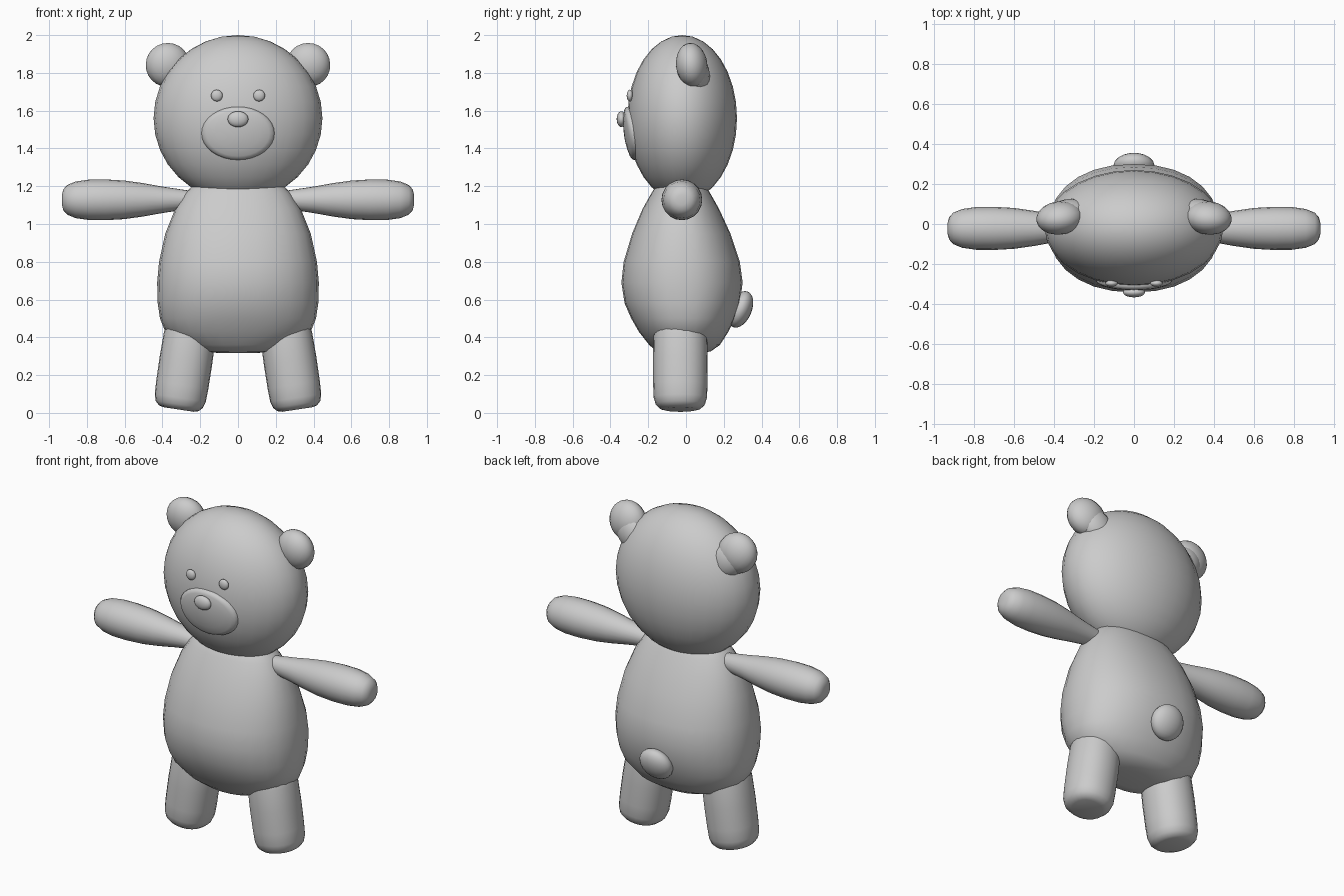
import bpy, bmesh, math
from mathutils import Matrix, Vector

if "Cube" in bpy.data.objects:
    bpy.data.objects.remove(bpy.data.objects["Cube"])

grey = bpy.data.materials.new("soft grey")
grey.diffuse_color = (0.6, 0.6, 0.6, 1)
grey.use_nodes = True
grey.node_tree.nodes["Principled BSDF"].inputs["Base Color"].default_value = grey.diffuse_color


def finish(name, bm, angle=60):
    bmesh.ops.recalc_face_normals(bm, faces=bm.faces)
    mesh = bpy.data.meshes.new(name)
    bm.to_mesh(mesh)
    bm.free()
    mesh.materials.append(grey)
    ob = bpy.data.objects.new(name, mesh)
    bpy.context.collection.objects.link(ob)
    bpy.ops.object.select_all(action='DESELECT')
    ob.select_set(True)
    bpy.context.view_layer.objects.active = ob
    bpy.ops.object.shade_smooth_by_angle(angle=math.radians(angle))
    return ob


def ellipsoid(name, centre, radii, rot=Matrix(), seg=24):
    bm = bmesh.new()
    bmesh.ops.create_uvsphere(bm, u_segments=seg, v_segments=seg // 2 + 2, radius=1)
    bm.transform(Matrix.Translation(centre) @ rot @ Matrix.Diagonal((*radii, 1)))
    return finish(name, bm)


def loft(name, rings, matrix=Matrix(), power=2.0, seg=28):
    """Closed skin over rings of (height, x centre, y centre, x radius, y radius)."""
    bm = bmesh.new()
    loops = []
    for z, cx, cy, rx, ry in rings:
        loop = []
        for i in range(seg):
            a = math.tau * i / seg
            c, s = math.cos(a), math.sin(a)
            loop.append(bm.verts.new((
                cx + rx * math.copysign(abs(c) ** (2 / power), c),
                cy + ry * math.copysign(abs(s) ** (2 / power), s), z)))
        loops.append(loop)
    for lo, hi in zip(loops, loops[1:]):
        for i in range(seg):
            j = (i + 1) % seg
            bm.faces.new((lo[i], lo[j], hi[j], hi[i]))
    bm.faces.new(loops[0][::-1])
    bm.faces.new(loops[-1])
    bm.transform(matrix)
    return finish(name, bm)


# Head
HC, HR = Vector((0, -0.02, 1.56)), (0.447, 0.29, 0.44)
ellipsoid("head", HC, HR, seg=28)

# Torso: height, half width, front y, back y
torso = [(0.317, 0.10, -0.10, 0.07), (0.325, 0.20, -0.155, 0.13),
         (0.36, 0.30, -0.195, 0.18), (0.43, 0.385, -0.25, 0.225),
         (0.50, 0.413, -0.29, 0.258), (0.58, 0.425, -0.325, 0.285),
         (0.69, 0.428, -0.342, 0.30), (0.80, 0.418, -0.33, 0.285),
         (0.95, 0.385, -0.285, 0.235), (1.08, 0.333, -0.23, 0.175),
         (1.16, 0.282, -0.185, 0.13), (1.21, 0.235, -0.155, 0.10),
         (1.25, 0.15, -0.10, 0.06)]
loft("torso", [(z, 0, (f + b) / 2, w, (b - f) / 2) for z, w, f, b in torso], power=2.2)

# Muzzle: raised oval pad that follows the curve of the face
bm = bmesh.new()
SEG = 32
levels = [(1.0, -0.012), (0.985, 0.006), (0.94, 0.015), (0.85, 0.019),
          (0.6, 0.022), (0.3, 0.024), (0.08, 0.024)]
previous = None
for r, lift in levels:
    ring = []
    for i in range(SEG):
        a = math.tau * i / SEG
        x, z = 0.195 * r * math.cos(a), 1.48 + 0.142 * r * math.sin(a)
        depth = math.sqrt(1 - (x / HR[0]) ** 2 - ((z - HC.z) / HR[2]) ** 2)
        ring.append(bm.verts.new((x, HC.y - HR[1] * depth - lift, z)))
    if previous:
        for i in range(SEG):
            j = (i + 1) % SEG
            bm.faces.new((previous[i], previous[j], ring[j], ring[i]))
    previous = ring
bm.faces.new(previous)
bmesh.ops.recalc_face_normals(bm, faces=bm.faces)
bm.normal_update()
pad = finish("muzzle", bm, 80)
if pad.data.polygons[-1].normal.y > 0:
    pad.data.flip_normals()

# Nose and tail
ellipsoid("nose", (0, -0.342, 1.555), (0.055, 0.025, 0.042), seg=20)
ellipsoid("tail", (0, 0.288, 0.548), (0.104, 0.06, 0.102),
          Matrix.Rotation(-0.4, 4, 'X'), seg=20)

# Paired parts
leg = [(-0.012, 0.085), (-0.005, 0.11), (0.015, 0.13), (0.05, 0.141),
       (0.12, 0.144), (0.25, 0.145), (0.38, 0.142), (0.44, 0.132), (0.50, 0.10)]
arm = [(0.16, 0.03), (0.22, 0.043), (0.28, 0.052), (0.40, 0.070), (0.50, 0.088),
       (0.60, 0.102), (0.70, 0.108), (0.79, 0.107), (0.86, 0.097),
       (0.905, 0.078), (0.925, 0.055), (0.932, 0.028)]
for side, word in ((-1, "left"), (1, "right")):
    # Legs splay outwards towards the feet
    loft(word + "_leg", [(z, 0, 0, r * 0.97, r) for z, r in leg],
         Matrix.Translation((side * 0.313, -0.03, 0.03))
         @ Matrix.Rotation(-side * 0.15, 4, 'Y'), power=2.15, seg=24)
    # Arms reach straight out to the sides
    loft(word + "_arm", [(z, 0, 0, r, r) for z, r in arm],
         Matrix.Translation((0, -0.022, 1.128))
         @ Matrix.Rotation(side * math.pi / 2, 4, 'Y'), seg=20)
    # Ears lean outwards, with a short root into the head
    tilt = Matrix.Rotation(side * 0.75, 4, 'Y') @ Matrix.Rotation(0.15, 4, 'X')
    ellipsoid(word + "_ear", (side * 0.372, 0.03, 1.842), (0.117, 0.083, 0.117), tilt, seg=20)
    ellipsoid(word + "_ear_root", (side * 0.325, 0.055, 1.795), (0.095, 0.07, 0.12), tilt, seg=20)
    ellipsoid(word + "_eye", (side * 0.112, -0.297, 1.68), (0.031, 0.017, 0.031), seg=16)
